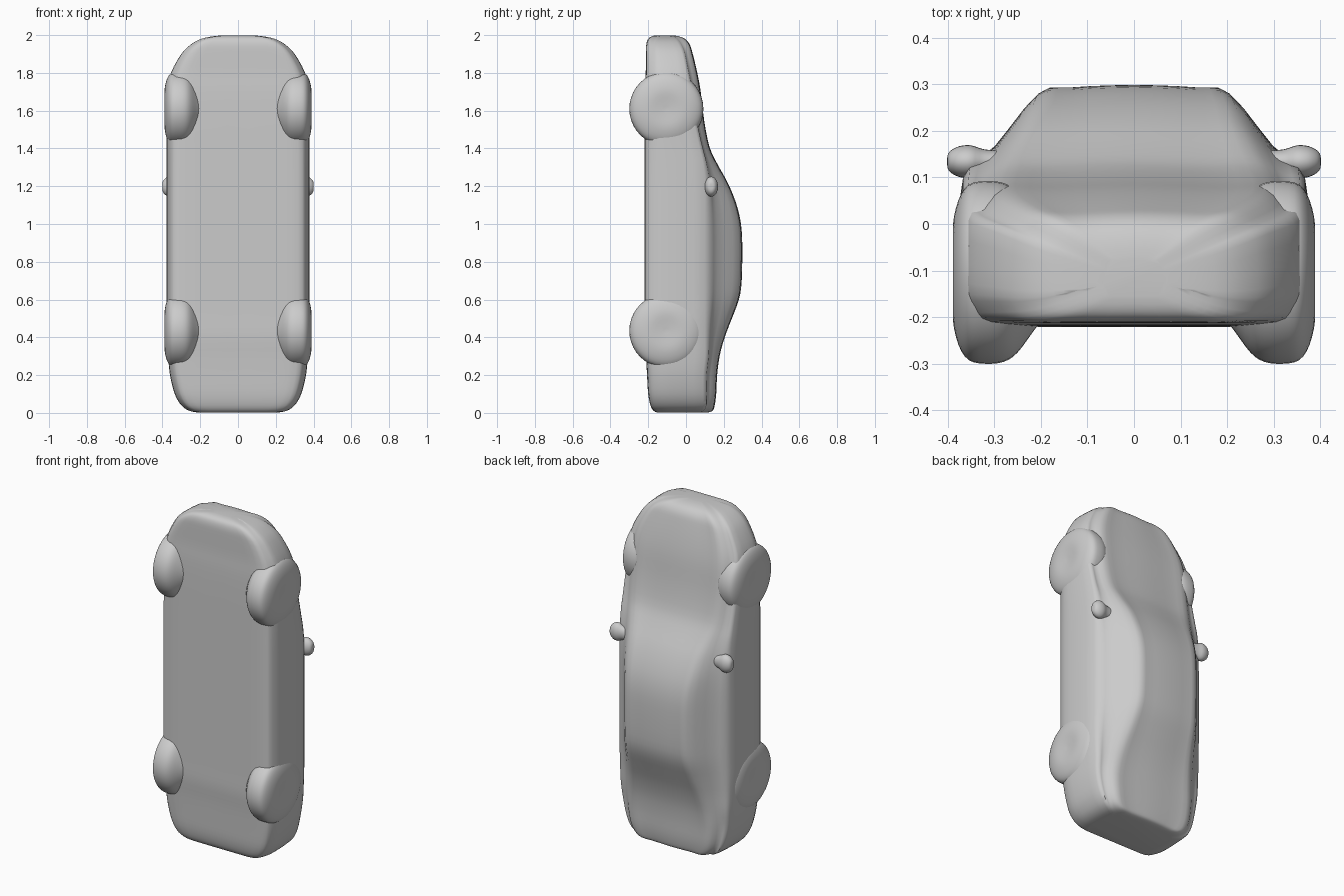
import bpy, bmesh, math
from mathutils import Vector

if "Cube" in bpy.data.objects:
    bpy.data.objects.remove(bpy.data.objects["Cube"])

paint = bpy.data.materials.new("plain grey")
paint.diffuse_color = (0.6, 0.6, 0.6, 1)
paint.use_nodes = True
paint.node_tree.nodes["Principled BSDF"].inputs["Base Color"].default_value = paint.diffuse_color


def spline(pts, steps, closed=False):
    """Smooth curve through the given points."""
    n, out = len(pts), []
    pick = (lambda i: pts[i % n]) if closed else (lambda i: pts[max(0, min(n - 1, i))])
    for i in range(n if closed else n - 1):
        a, b, c, d = (Vector(pick(i + k)) for k in (-1, 0, 1, 2))
        for s in range(steps):
            t = s / steps
            out.append(0.5 * (2 * b + (c - a) * t + (2 * a - 5 * b + 4 * c - d) * t ** 2
                              + (3 * b - a - 3 * c + d) * t ** 3))
    if not closed:
        out.append(Vector(pts[-1]))
    return out


def loft(name, rings, angle=60):
    """Skin a list of equal rings and cap both ends."""
    bm = bmesh.new()
    rows = [[bm.verts.new(p) for p in ring] for ring in rings]
    n = len(rows[0])
    for r0, r1 in zip(rows, rows[1:]):
        for i in range(n):
            j = (i + 1) % n
            bm.faces.new((r0[i], r0[j], r1[j], r1[i]))
    bm.faces.new(rows[0])
    bm.faces.new(rows[-1])
    bmesh.ops.recalc_face_normals(bm, faces=bm.faces[:])
    me = bpy.data.meshes.new(name)
    bm.to_mesh(me)
    bm.free()
    ob = bpy.data.objects.new(name, me)
    bpy.context.collection.objects.link(ob)
    me.materials.append(paint)
    bpy.ops.object.select_all(action='DESELECT')
    ob.select_set(True)
    bpy.context.view_layer.objects.active = ob
    bpy.ops.object.shade_smooth_by_angle(angle=math.radians(angle))
    return ob


def lathe_x(name, profile, side, y, z, stretch=1.0, segs=40):
    """Turn (x, radius) points around a sideways axis."""
    rings = []
    for x, r in spline(profile, 3):
        rings.append([(side * x, y + r * math.cos(a), z + stretch * r * math.sin(a))
                      for a in (2 * math.pi * k / segs for k in range(segs))])
    return loft(name, rings)


def body_section(w, floor, belt, top, roof):
    """Car cross-section: flat floor, bowed sides, tapering cabin or bonnet."""
    h, side = top - belt, 0.97 * w
    half = [(0.45 * w, floor), (0.84 * w, floor + 0.004), (0.95 * w, floor + 0.035),
            (w, floor + 0.4 * (belt - floor)), (side, belt),
            (roof + 0.58 * (side - roof), belt + 0.34 * h),
            (roof, top - 0.09 * h), (0.65 * roof, top - 0.005)]
    ring = [(0, floor)] + half + [(0, top)] + [(-x, y) for x, y in reversed(half)]
    return spline(ring, 3, closed=True)


# Body stations: z, half width, floor, belt, top, roof half width
stations = [
    (0.003, 0.22, -0.155, 0.06, 0.12, 0.17),
    (0.012, 0.26, -0.172, 0.08, 0.142, 0.20),
    (0.04, 0.30, -0.188, 0.09, 0.152, 0.23),
    (0.10, 0.335, -0.200, 0.09, 0.160, 0.25),
    (0.20, 0.360, -0.206, 0.09, 0.165, 0.26),
    (0.30, 0.370, -0.212, 0.10, 0.178, 0.25),
    (0.40, 0.375, -0.220, 0.10, 0.205, 0.235),
    (0.50, 0.378, -0.220, 0.10, 0.243, 0.22),
    (0.60, 0.378, -0.220, 0.10, 0.280, 0.21),
    (0.70, 0.378, -0.220, 0.10, 0.295, 0.205),
    (0.90, 0.378, -0.220, 0.10, 0.298, 0.205),
    (1.02, 0.378, -0.220, 0.10, 0.288, 0.21),
    (1.12, 0.378, -0.220, 0.10, 0.262, 0.22),
    (1.22, 0.378, -0.220, 0.10, 0.220, 0.23),
    (1.32, 0.378, -0.220, 0.09, 0.165, 0.25),
    (1.41, 0.378, -0.220, 0.07, 0.124, 0.27),
    (1.55, 0.378, -0.220, 0.04, 0.096, 0.28),
    (1.70, 0.374, -0.218, 0.02, 0.078, 0.28),
    (1.80, 0.355, -0.213, 0.00, 0.060, 0.265),
    (1.90, 0.300, -0.212, -0.02, 0.036, 0.225),
    (1.95, 0.250, -0.210, -0.04, 0.020, 0.19),
    (1.98, 0.195, -0.200, -0.06, -0.005, 0.145),
    (1.994, 0.130, -0.180, -0.08, -0.040, 0.10),
    (1.999, 0.070, -0.155, -0.10, -0.075, 0.05),
]
rings = []
for z, w, floor, belt, top, roof in spline(stations, 3):
    rings.append([(x, y, z) for x, y in body_section(w, floor, belt, top, roof)])
loft("car_body", rings)

# Wheels and door mirrors, mirrored left and right
wheel_profile = [(0.18, 0.08), (0.215, 0.125), (0.25, 0.172), (0.28, 0.192), (0.32, 0.196),
                 (0.355, 0.188), (0.377, 0.155), (0.389, 0.10), (0.386, 0.04), (0.384, 0.008)]
mirror_profile = [(0.27, 0.022), (0.32, 0.026), (0.35, 0.035), (0.375, 0.033),
                  (0.393, 0.024), (0.40, 0.014), (0.401, 0.004)]
for label, side in (("left", -1), ("right", 1)):
    for end, z in (("rear", 0.435), ("front", 1.61)):
        lathe_x(f"{end}_{label}_wheel", wheel_profile, side, -0.104, z)
    lathe_x(f"{label}_door_mirror", mirror_profile, side, 0.134, 1.198, 1.5, 24)
